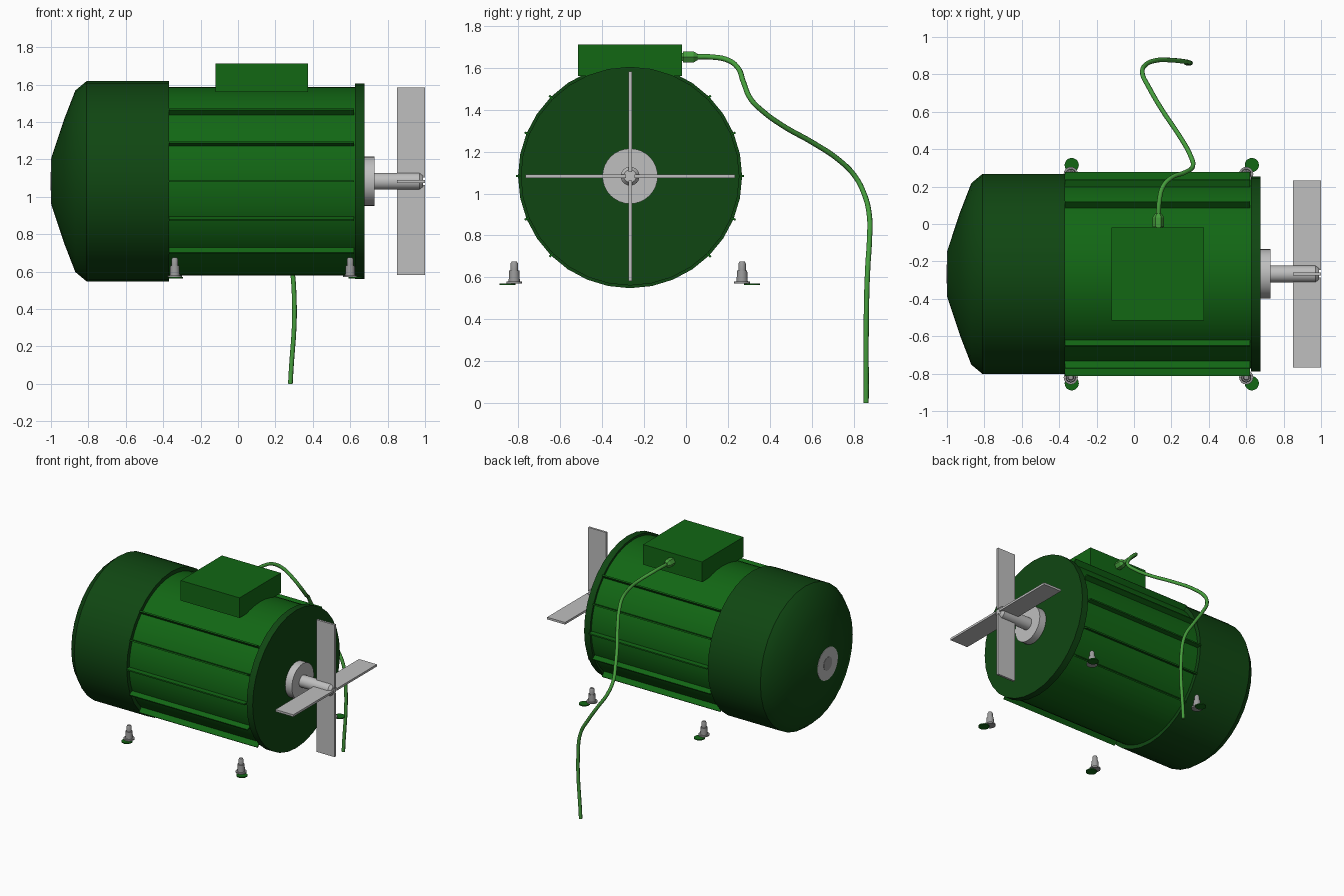
import bpy, bmesh, math
from mathutils import Vector, Matrix

if "Cube" in bpy.data.objects:
    bpy.data.objects.remove(bpy.data.objects["Cube"])

CY, CZ = -0.267, 1.083          # motor axis runs along x through this point


def material(name, rgb):
    m = bpy.data.materials.new(name)
    m.diffuse_color = (*rgb, 1)
    m.use_nodes = True
    m.node_tree.nodes["Principled BSDF"].inputs["Base Color"].default_value = m.diffuse_color
    return m


BODY = material("body green", (0.006, 0.135, 0.007))
DARK = material("dark green", (0.005, 0.062, 0.006))
CABLE = material("cable green", (0.06, 0.34, 0.045))
STEEL = material("light steel", (0.52, 0.52, 0.52))
BOLT = material("bolt grey", (0.33, 0.33, 0.33))


def finish(name, bm, mat, smooth=True, angle=35):
    bmesh.ops.recalc_face_normals(bm, faces=bm.faces)
    mesh = bpy.data.meshes.new(name)
    bm.to_mesh(mesh)
    bm.free()
    ob = bpy.data.objects.new(name, mesh)
    bpy.context.collection.objects.link(ob)
    mesh.materials.append(mat)
    if smooth:
        bpy.ops.object.select_all(action='DESELECT')
        bpy.context.view_layer.objects.active = ob
        ob.select_set(True)
        bpy.ops.object.shade_smooth_by_angle(angle=math.radians(angle))
    return ob


def lathe(name, profile, mat, origin, axis='X', n=32, smooth=True):
    """Turn (distance along axis, radius) points into a capped solid."""
    bm = bmesh.new()
    rot = Vector((0, 0, 1)).rotation_difference(
        Vector([float(a == axis) for a in 'XYZ'])).to_matrix()
    rings = []
    for d, r in profile:
        rings.append([bm.verts.new(Vector(origin) + rot @ Vector(
            (r * math.cos(2 * math.pi * i / n), r * math.sin(2 * math.pi * i / n), d)))
            for i in range(n)])
    for a, b in zip(rings, rings[1:]):
        for i in range(n):
            j = (i + 1) % n
            bm.faces.new((a[i], a[j], b[j], b[i]))
    bm.faces.new(rings[0])
    bm.faces.new(rings[-1])
    return finish(name, bm, mat, smooth)


def add_box(bm, lo, hi, matrix=Matrix()):
    lo, hi = Vector(lo), Vector(hi)
    size = hi - lo
    bmesh.ops.create_cube(bm, size=1, matrix=matrix @ Matrix.Translation((lo + hi) / 2)
                          @ Matrix.Diagonal((*size, 1)))


centre = (0, CY, CZ)

# Main housing, rear fan cover and front flange
lathe("motor_housing", [(-0.40, 0.505), (0.63, 0.505)], BODY, centre, n=48)
lathe("fan_cover", [(-0.998, 0.125), (-0.93, 0.33), (-0.87, 0.485), (-0.81, 0.535),
                    (-0.37, 0.535)], DARK, centre)
lathe("front_flange", [(0.625, 0.522), (0.675, 0.522)], DARK, centre)

# Cooling fins on both sides
bm = bmesh.new()
for side in (0, 180):
    for a in (-45, -22.5, 0, 22.5, 45):
        turn = Matrix.Translation(centre) @ Matrix.Rotation(math.radians(side + a), 4, 'X')
        add_box(bm, (-0.37, 0.48, -0.005), (0.62, 0.545, 0.005), turn)
finish("cooling_fins", bm, BODY, False)

# Steel end plate and shaft stub at the rear
lathe("rear_plate", [(-1.0, 0.122), (-0.99, 0.122)], STEEL, centre)
lathe("rear_shaft_end", [(-1.002, 0.05), (-0.99, 0.05)], BOLT, centre)

# Bearing collar and output shaft
lathe("bearing_collar", [(0.67, 0.132), (0.73, 0.132)], STEEL, centre)
lathe("output_shaft", [(0.72, 0.045), (0.97, 0.045), (0.99, 0.03)], STEEL, centre, n=24)

# Four flat paddle blades
bm = bmesh.new()
for k in range(4):
    turn = Matrix.Translation(centre) @ Matrix.Rotation(math.pi / 2 * k, 4, 'X')
    add_box(bm, (0.85, -0.008, 0.02), (1.0, 0.008, 0.50), turn)
finish("fan_blades", bm, STEEL, False)

# Terminal box
bm = bmesh.new()
add_box(bm, (-0.12, -0.515, 1.56), (0.373, -0.02, 1.712))
finish("terminal_box", bm, BODY, False)

# Cable gland and cable
lathe("cable_gland", [(-0.03, 0.022), (-0.015, 0.022), (-0.015, 0.031), (0.035, 0.031),
                      (0.055, 0.018)], CABLE, (0.13, 0, 1.652), 'Y', n=6, smooth=False)
path = [(0.13, 0.03, 1.652), (0.135, 0.12, 1.652), (0.155, 0.2, 1.637), (0.2, 0.248, 1.60),
        (0.27, 0.275, 1.53), (0.315, 0.31, 1.45), (0.30, 0.37, 1.39), (0.25, 0.46, 1.325),
        (0.15, 0.61, 1.24), (0.08, 0.73, 1.16), (0.045, 0.805, 1.085), (0.06, 0.85, 1.0),
        (0.12, 0.875, 0.9), (0.2, 0.876, 0.78), (0.275, 0.868, 0.65), (0.3, 0.862, 0.48),
        (0.28, 0.86, 0)]
curve = bpy.data.curves.new("power_cable", 'CURVE')
curve.dimensions = '3D'
curve.bevel_depth = 0.0125
curve.bevel_resolution = 2
curve.resolution_u = 6
curve.use_fill_caps = True
spline = curve.splines.new('BEZIER')
spline.bezier_points.add(len(path) - 1)
for p, co in zip(spline.bezier_points, path):
    p.co = co
    p.handle_left_type = p.handle_right_type = 'AUTO'
curve.materials.append(CABLE)
bpy.context.collection.objects.link(bpy.data.objects.new("power_cable", curve))

# Mounting bolts with small green pads beside them
for x, pad_x in ((-0.338, -0.333), (0.6, 0.63)):
    for y, pad_y in ((-0.82, -0.852), (0.268, 0.315)):
        lathe("mounting_bolt", [(0.57, 0.038), (0.58, 0.038), (0.58, 0.027), (0.632, 0.024),
                                (0.632, 0.018), (0.665, 0.018), (0.676, 0.012)],
              BOLT, (x, y, 0), 'Z', n=16)
        lathe("foot_pad", [(0.563, 0.038), (0.57, 0.038)], BODY, (pad_x, pad_y, 0), 'Z', n=20)
